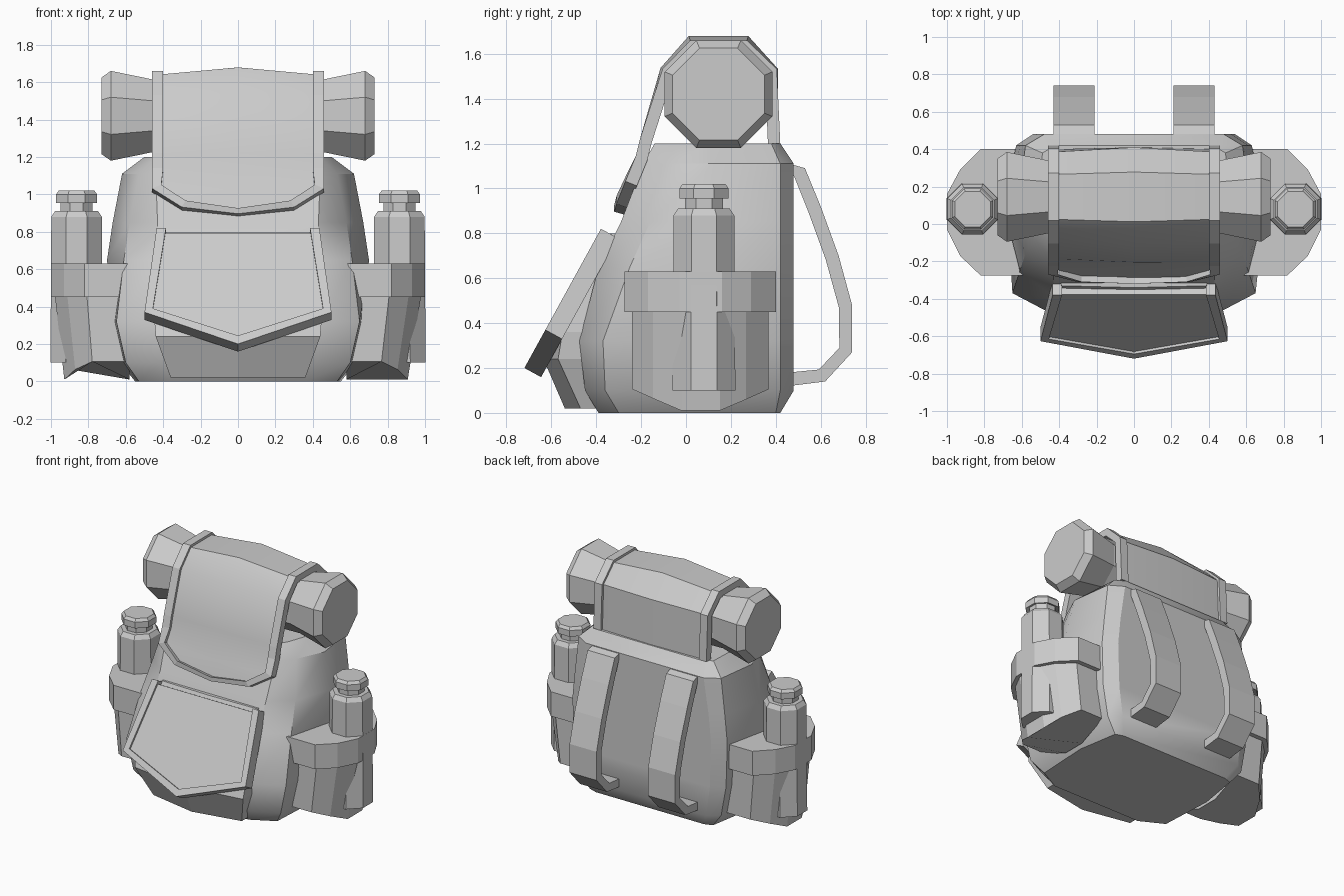
import bpy, bmesh, math
from mathutils import Vector

if "Cube" in bpy.data.objects:
    bpy.data.objects.remove(bpy.data.objects["Cube"])


def loft(name, rings, smooth=False):
    """Skin a list of equal-length point rings and cap both ends."""
    bm = bmesh.new()
    vs = [[bm.verts.new(p) for p in r] for r in rings]
    n = len(rings[0])
    for a, b in zip(vs, vs[1:]):
        for i in range(n):
            j = (i + 1) % n
            bm.faces.new((a[i], a[j], b[j], b[i]))
    bm.faces.new(vs[0])
    bm.faces.new(vs[-1])
    bmesh.ops.recalc_face_normals(bm, faces=bm.faces)
    me = bpy.data.meshes.new(name)
    bm.to_mesh(me)
    bm.free()
    ob = bpy.data.objects.new(name, me)
    bpy.context.collection.objects.link(ob)
    if smooth:
        bpy.ops.object.select_all(action='DESELECT')
        bpy.context.view_layer.objects.active = ob
        ob.select_set(True)
        bpy.ops.object.shade_smooth_by_angle(angle=math.radians(32))
    return ob


def octagon(r):
    """Flat-sided octagon with apothem r."""
    c = r / math.cos(math.pi / 8)
    return [(c * math.cos(math.pi / 8 + k * math.pi / 4),
             c * math.sin(math.pi / 8 + k * math.pi / 4)) for k in range(8)]


def normals(path):
    """Left-hand normals of an open 2D path."""
    out = []
    for i in range(len(path)):
        t = Vector(path[min(i + 1, len(path) - 1)]) - Vector(path[max(i - 1, 0)])
        t.normalize()
        out.append(Vector((-t.y, t.x)))
    return out


# Main bag: z, then half-outline from front centre to back (x, y)
levels = [
    (0.00, (.36, -.39), (.53, -.30), (.55, .10), (.50, .40), (.44, .42)),
    (0.10, (.42, -.45), (.60, -.36), (.63, .10), (.58, .42), (.50, .48)),
    (0.32, (.45, -.475), (.65, -.37), (.68, .10), (.62, .42), (.53, .48)),
    (0.65, (.43, -.39), (.61, -.25), (.70, .10), (.63, .42), (.54, .48)),
    (0.85, (.43, -.29), (.58, -.16), (.67, .10), (.61, .42), (.52, .48)),
    (1.11, (.44, -.19), (.53, -.08), (.62, .12), (.58, .42), (.48, .48)),
    (1.20, (.38, -.14), (.44, -.05), (.50, .12), (.49, .38), (.42, .42)),
]
loft("bag_body", [[(x, y, z) for x, y in h] + [(-x, y, z) for x, y in reversed(h)]
                  for z, *h in levels], smooth=True)

# Front pocket with a slight centre ridge
loft("front_pocket", [[(-w, -.25, z), (-w, ys, z), (0, yc, z), (w, ys, z), (w, -.25, z)]
                      for z, w, ys, yc in ((.02, .36, -.47, -.54), (.24, .44, -.57, -.635),
                                           (.36, .45, -.55, -.57), (.80, .39, -.33, -.34))])


# Front pocket flap: sloped plate with raised trim
def flap_point(x, z, d):
    return (x, -.39 - .55 * (.8 - z) + .876 * d, z - .48 * d)


panel = [(-.41, .80), (-.48, .375), (0, .20), (.48, .375), (.41, .80)]
loft("pocket_flap", [[flap_point(x, z, d) for x, z in panel] for d in (.015, .08)])
trim_out = [(-.435, .82), (-.50, .37), (0, .20), (.50, .37), (.435, .82)]
trim_in = [(-.385, .82), (-.455, .39), (0, .245), (.455, .39), (.385, .82)]
loft("pocket_flap_trim", [[flap_point(*o, 0), flap_point(*i, 0), flap_point(*i, .085),
                           flap_point(*o, .085)] for o, i in zip(trim_out, trim_in)])

# Bedroll
roll = [(.73, .205), (.68, .24), (.46, .195), (0, .20)]
roll += [(-x, r) for x, r in reversed(roll[:3])]
loft("bedroll", [[(x, .145 + a, 1.42 + b) for a, b in octagon(r)] for x, r in roll])

# Lid wrapping over the bedroll: side path from back, over the top, down the front
path = [(.415, 1.20), (.40, 1.53), (.27, 1.655), (.02, 1.655), (-.10, 1.53), (-.20, 1.22),
        (-.22, 1.14), (-.265, 1.03), (-.305, .93), (-.315, .895)]
inward = normals(path)


def lid_point(i, x, d, dz=0):
    y, z = path[i]
    return (x, y + inward[i].x * d, z + inward[i].y * d + dz)


bump = [.01, .025, .04, .04, .03, .02, .01, .01, 0]
rings = []
for i in range(9):
    w = .29 if i == 8 else .42
    dz = -.025 if i == 8 else 0
    rings.append([lid_point(i, -w, .015), lid_point(i, 0, .015 - bump[i], dz),
                  lid_point(i, w, .015), lid_point(i, w, .05),
                  lid_point(i, 0, .05, dz), lid_point(i, -w, .05)])
loft("lid_flap", rings, smooth=True)

# Lid trim: one strip down each side and around the curved bottom edge
half = [(i, .46, .40, 0) for i in range(7)] + [(7, .46, .41, .02), (8, .30, .28, .035)]
stations = [(i, a, b, dz) for i, a, b, dz in half] + [(9, 0, 0, .03)]
stations += [(i, -a, -b, dz) for i, a, b, dz in reversed(half)]
loft("lid_trim", [[lid_point(i, a, -.005), lid_point(i, b, -.005, dz),
                   lid_point(i, b, .05, dz), lid_point(i, a, .05)]
                  for i, a, b, dz in stations])

# Parts repeated on both sides
plan = [(.58, -.275), (.82, -.275), (.93, -.17), (1.0, -.03), (1.0, .16),
        (.93, .29), (.82, .40), (.58, .40), (.58, .16), (.58, -.03)]
strap = [(.46, 1.11), (.53, 1.09), (.60, .92), (.68, .70), (.74, .48), (.74, .27),
         (.62, .14), (.46, .12)]
bottle = [(.10, .14), (.88, .135), (.91, .115), (.91, .085), (.965, .085),
          (.955, .11), (1.0, .11), (1.02, .095)]
for side, s in (("right", 1), ("left", -1)):
    # Side pocket body, with a belly that rises to front and back
    def shrunk(k, z=None):
        return [(s * (.58 + (x - .58) * k), .065 + (y - .065) * .90,
                 z or .01 + .4 * max(0, abs(y - .065) - .1)) for x, y in plan]
    loft(side + "_side_pocket", [shrunk(.78 if s > 0 else .83), shrunk(.95, .46)])
    loft(side + "_side_pocket_band", [[(s * x, y, z) for x, y in plan] for z in (.45, .63)])

    # Bottle
    loft(side + "_bottle", [[(s * (.863 + a), .08 + b, z) for a, b in octagon(r)]
                            for z, r in bottle])

    # Shoulder strap
    ns = normals(strap)
    loft(side + "_shoulder_strap",
         [[(s * .21, y, z), (s * .43, y, z),
           (s * .43, y - n.x * .06, z - n.y * .06), (s * .21, y - n.x * .06, z - n.y * .06)]
          for (y, z), n in zip(strap, ns)])
